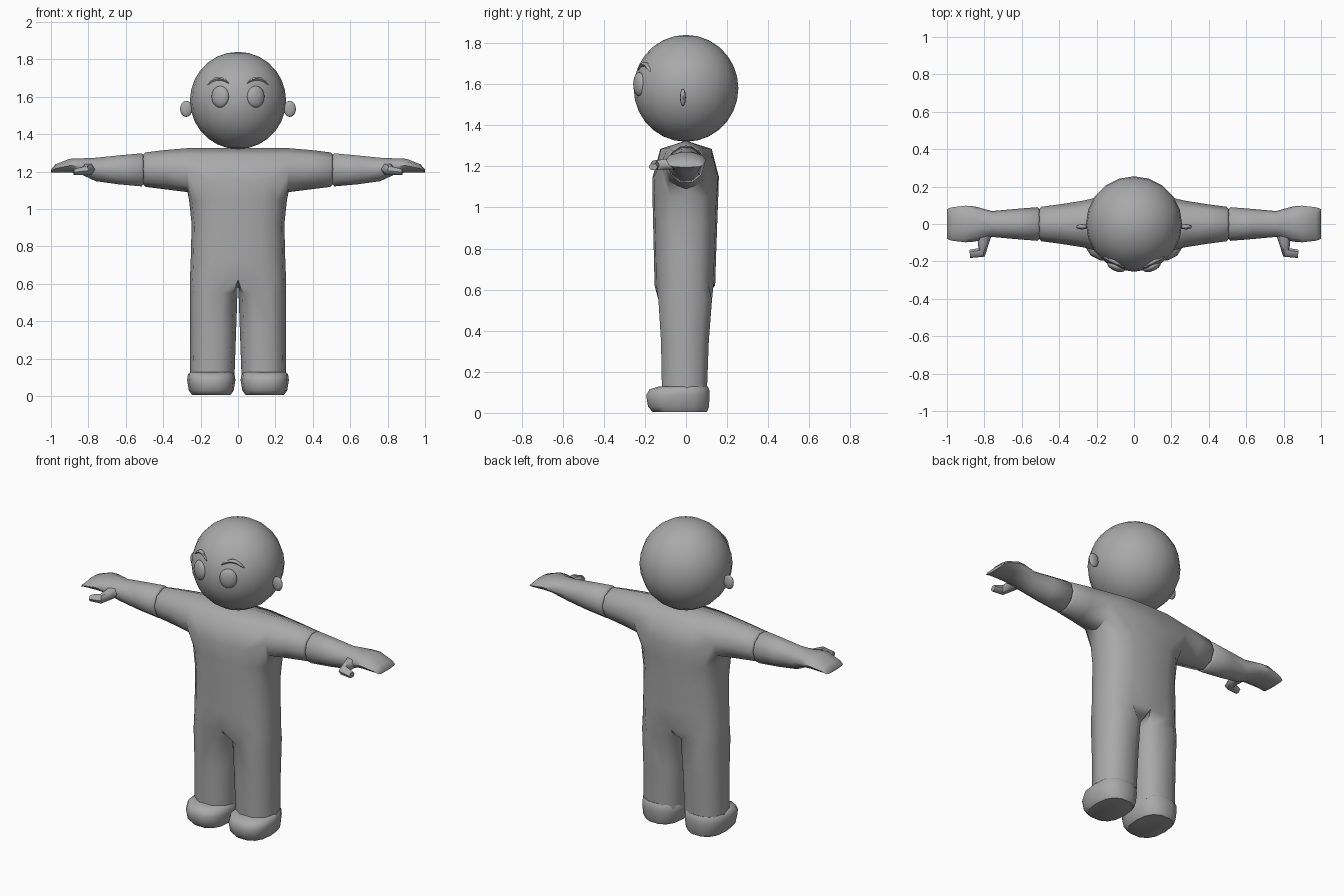
import bpy, bmesh, math
from mathutils import Vector, Matrix

if "Cube" in bpy.data.objects:
    bpy.data.objects.remove(bpy.data.objects["Cube"])

grey = bpy.data.materials.new("plain_grey")
grey.diffuse_color = (0.4, 0.4, 0.4, 1)
grey.use_nodes = True
grey.node_tree.nodes["Principled BSDF"].inputs["Base Color"].default_value = grey.diffuse_color


def finish(name, bm, mirror=True, angle=60):
    """Turn a bmesh into a smooth, optionally mirrored object."""
    bmesh.ops.recalc_face_normals(bm, faces=bm.faces)
    me = bpy.data.meshes.new(name)
    bm.to_mesh(me)
    bm.free()
    me.materials.append(grey)
    ob = bpy.data.objects.new(name, me)
    bpy.context.collection.objects.link(ob)
    bpy.ops.object.select_all(action='DESELECT')
    ob.select_set(True)
    bpy.context.view_layer.objects.active = ob
    bpy.ops.object.shade_smooth_by_angle(angle=math.radians(angle))
    if mirror:
        m = ob.modifiers.new("mirror", 'MIRROR')
        m.use_clip = True
        m.merge_threshold = 0.001
    return ob


def ring(bm, pts):
    return [bm.verts.new(p) for p in pts]


def bridge(bm, a, b, closed=True):
    n = len(a)
    for i in range(n if closed else n - 1):
        j = (i + 1) % n
        bm.faces.new((a[i], a[j], b[j], b[i]))


def loft(name, sections, angle=60):
    """Capped tube through a list of point rings."""
    bm = bmesh.new()
    rings = [ring(bm, s) for s in sections]
    for a, b in zip(rings, rings[1:]):
        bridge(bm, a, b)
    bm.faces.new(rings[0])
    bm.faces.new(rings[-1])
    return finish(name, bm, True, angle)


def power(v, e):
    return math.copysign(abs(v) ** e, v)


def arm_ring(x, ry, z0, z1, n=8):
    """Ring across an arm: starts at the front, goes over the top."""
    c, h = (z0 + z1) / 2, (z1 - z0) / 2
    return [(x, -ry * math.cos(2 * math.pi * k / n),
             c + h * math.sin(2 * math.pi * k / n)) for k in range(n)]


# Body: half of a suit with chest, sleeve, torso and trouser leg
bm = bmesh.new()
chest = [(-0.162, 1.15), (-0.125, 1.285), (0, 1.325), (0.125, 1.285), (0.16, 1.15)]
a0 = ring(bm, [(0, y, z) for y, z in chest])
a1 = ring(bm, [(0.14, y * 0.97, z) for y, z in chest])
sleeve = [ring(bm, arm_ring(*s)) for s in (
    (0.27, 0.125, 1.09, 1.325), (0.39, 0.106, 1.105, 1.315),
    (0.495, 0.092, 1.118, 1.302), (0.507, 0.08, 1.13, 1.29))]
bridge(bm, a0, a1, False)
bridge(bm, a1, sleeve[0][:5], False)
for a, b in zip(sleeve, sleeve[1:]):
    bridge(bm, a, b)
bm.faces.new(sleeve[-1])
s = sleeve[0]
prev = [a0[0], a1[0], s[0], s[7], s[6], s[5], s[4], a1[4], a0[4]]
for z, rx, yf, yb in ((1.05, 0.262, 0.163, 0.157), (0.92, 0.248, 0.16, 0.152),
                      (0.75, 0.252, 0.156, 0.146), (0.62, 0.257, 0.153, 0.142)):
    pts = []
    for i in range(9):
        t = math.pi * (i / 8 - 0.5)
        y = power(math.sin(t), 0.75)
        pts.append((0 if i in (0, 8) else rx * power(math.cos(t), 0.75),
                    y * (yf if y < 0 else yb), z))
    cur = ring(bm, pts)
    bridge(bm, prev, cur, False)
    prev = cur
prev = prev + [bm.verts.new((0, 0, 0.6))]
for z, cx, rx, yf, yb in ((0.55, 0.13, 0.127, 0.14, 0.132), (0.35, 0.133, 0.123, 0.127, 0.116),
                          (0.1, 0.138, 0.119, 0.122, 0.106)):
    pts = []
    for i in range(10):
        t = math.radians(-144 + 36 * i)
        y = power(math.sin(t), 0.85)
        pts.append((cx + rx * power(math.cos(t), 0.85), y * (yf if y < 0 else yb), z))
    cur = ring(bm, pts)
    bridge(bm, prev, cur)
    prev = cur
bm.faces.new(prev)
finish("body_suit", bm)

# Forearms running into flat mitten hands
loft("forearm_and_hand", [arm_ring(*s, n=10) for s in (
    (0.505, 0.078, 1.13, 1.288), (0.515, 0.09, 1.116, 1.302), (0.64, 0.08, 1.128, 1.29),
    (0.76, 0.069, 1.145, 1.277), (0.85, 0.094, 1.188, 1.272), (0.9, 0.098, 1.193, 1.27),
    (0.975, 0.089, 1.193, 1.24), (1.0, 0.08, 1.195, 1.212))])

# Thumbs: bent tubes in front of the hands
thumb = []
for x, y, z, dx, dy, w, h in ((0.80, -0.04, 1.215, 1, 0, 0.045, 0.035),
                              (0.805, -0.10, 1.21, 1, 0.1, 0.03, 0.03),
                              (0.815, -0.152, 1.205, 0.6, 0.8, 0.028, 0.027),
                              (0.878, -0.16, 1.197, 0.1, 1, 0.022, 0.018)):
    d = Vector((dx, dy, 0)).normalized()
    thumb.append([Vector((x, y, z)) + d * w * math.cos(k * math.pi / 3)
                  + Vector((0, 0, h * math.sin(k * math.pi / 3))) for k in range(6)])
loft("thumb", thumb)

# Shoes
shoe = []
for z, rx, y0, y1 in ((0.005, 0.103, -0.165, 0.105), (0.03, 0.12, -0.188, 0.115),
                      (0.085, 0.129, -0.197, 0.118), (0.115, 0.125, -0.18, 0.116),
                      (0.128, 0.112, -0.135, 0.108)):
    shoe.append([(0.143 + rx * power(math.cos(k * math.pi / 7), 0.8),
                  (y0 + y1) / 2 + (y1 - y0) / 2 * power(math.sin(k * math.pi / 7), 0.8), z)
                 for k in range(14)])
loft("shoe", shoe, 50)


def ball(name, loc, size, turn=0, seg=16, rings=10, mirror=True):
    bm = bmesh.new()
    mat = Matrix.Translation(loc) @ Matrix.Rotation(turn, 4, 'Z') @ Matrix.Diagonal((*size, 1))
    bmesh.ops.create_uvsphere(bm, u_segments=seg, v_segments=rings, radius=1, matrix=mat)
    return finish(name, bm, mirror)


# Head, eyes and ears
ball("head", (0, 0, 1.58), (0.257, 0.255, 0.26), 0, 20, 14, False)
ball("eye", (0.095, -0.228, 1.6), (0.05, 0.024, 0.058), math.radians(22))
ball("ear", (0.277, -0.015, 1.535), (0.033, 0.014, 0.043), 0, 12, 8)

# Eyebrows: tapered arcs hugging the head
brow = []
for i in range(9):
    u = (i - 4) / 4
    x, z = 0.106 + 0.058 * u, 1.667 - 0.004 * u + 0.03 * (1 - u * u)
    y = -math.sqrt(0.254 ** 2 - x * x - (z - 1.58) ** 2)
    r = 0.002 + 0.009 * math.sqrt(1 - u * u)
    brow.append([(x, y + 1.2 * r * math.cos(k * math.pi / 3), z + r * math.sin(k * math.pi / 3))
                 for k in range(6)])
loft("eyebrow", brow)
